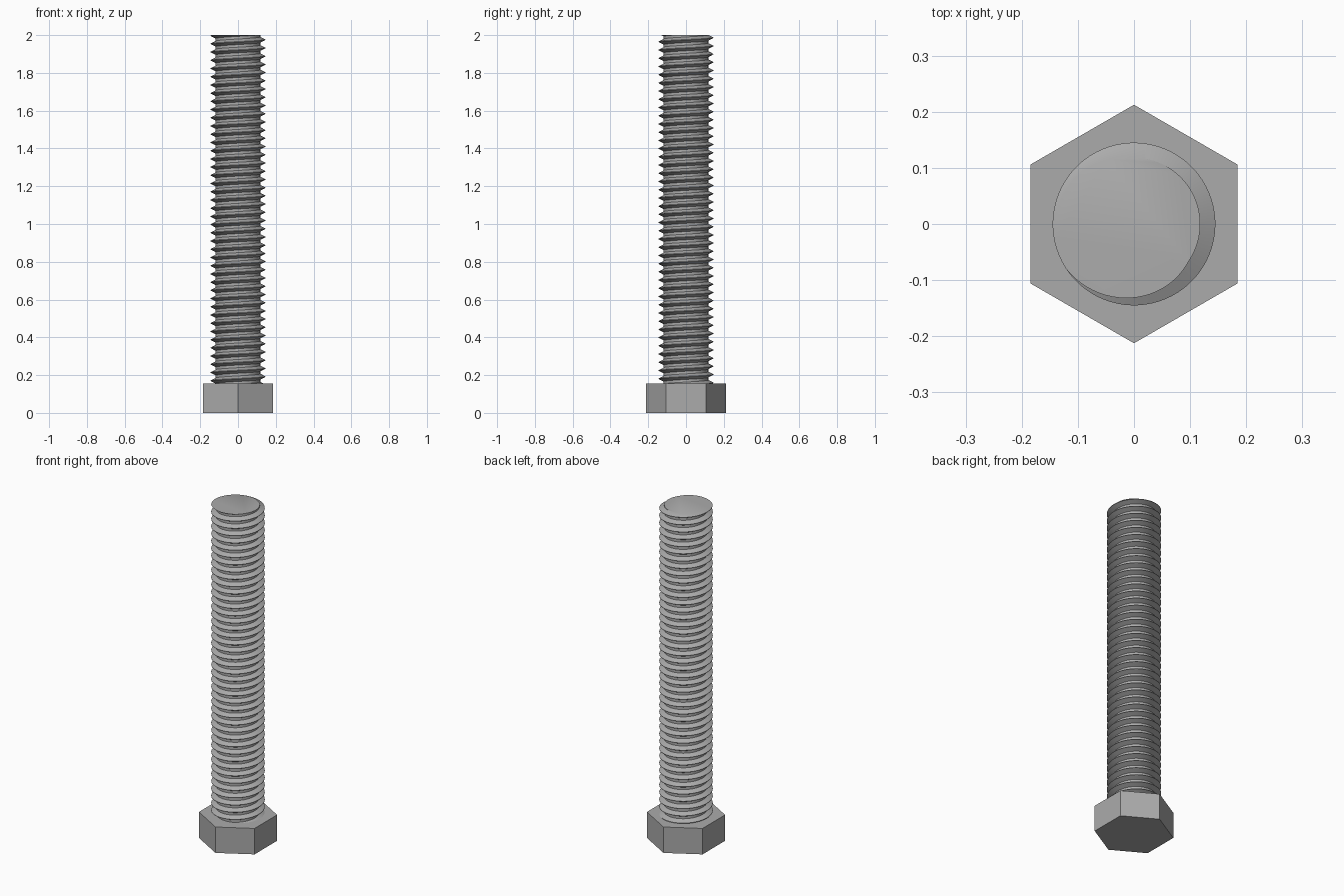
import bpy, bmesh, math

if "Cube" in bpy.data.objects:
    bpy.data.objects.remove(bpy.data.objects["Cube"])

LENGTH, HEAD_H, HEAD_R = 2.0, 0.155, 0.2125
CREST, ROOT, PITCH = 0.145, 0.118, 0.0435
SEGMENTS = 72
CREST_ANGLE = math.radians(203)   # where the crest meets the end face

steel = bpy.data.materials.new("steel grey")
steel.use_nodes = True
colour = (0.41, 0.41, 0.41, 1)
steel.diffuse_color = colour
steel.node_tree.nodes["Principled BSDF"].inputs["Base Color"].default_value = colour


def finish(bm, name):
    bmesh.ops.recalc_face_normals(bm, faces=bm.faces)
    mesh = bpy.data.meshes.new(name)
    bm.to_mesh(mesh)
    bm.free()
    mesh.materials.append(steel)
    obj = bpy.data.objects.new(name, mesh)
    bpy.context.collection.objects.link(obj)
    return obj


# Hexagonal head, corners facing front and back
bm = bmesh.new()
ring = [bm.verts.new((HEAD_R * math.sin(i * math.tau / 6),
                      HEAD_R * math.cos(i * math.tau / 6), 0)) for i in range(6)]
base = bm.faces.new(ring)
top = bmesh.ops.extrude_face_region(bm, geom=[base], use_keep_orig=True)["geom"]
bmesh.ops.translate(bm, vec=(0, 0, HEAD_H),
                    verts=[v for v in top if isinstance(v, bmesh.types.BMVert)])
finish(bm, "hex_head")

# Threaded shank: one tooth profile (height in pitches, radius) swept up a helix
flank = 0.31
flat = 0.03
profile = [(-flat, CREST), (flat, CREST), (flat + flank, ROOT), (1 - flat - flank, ROOT)]
bm = bmesh.new()
turns = math.ceil((LENGTH - HEAD_H) / PITCH) + 4
columns = []
for s in range(SEGMENTS + 1):
    angle = CREST_ANGLE + s * math.tau / SEGMENTS
    column = []
    for t in range(-2, turns):
        for rise, radius in profile:
            z = LENGTH + PITCH * (rise + s / SEGMENTS - t)
            column.append((z, radius, angle))
    column.sort()
    columns.append([bm.verts.new((r * math.cos(a), r * math.sin(a), z))
                    for z, r, a in column])
for left, right in zip(columns, columns[1:]):
    for i in range(len(left) - 1):
        bm.faces.new((left[i], right[i], right[i + 1], left[i + 1]))
bmesh.ops.remove_doubles(bm, verts=bm.verts, dist=0.00005)

# Cut both ends square and cap them
for height, direction in ((LENGTH, 1), (HEAD_H - 0.01, -1)):
    cut = bmesh.ops.bisect_plane(bm, geom=bm.verts[:] + bm.edges[:] + bm.faces[:],
                                 plane_co=(0, 0, height), plane_no=(0, 0, direction),
                                 clear_outer=True)["geom_cut"]
    rim = [e for e in cut if isinstance(e, bmesh.types.BMEdge)]
    bmesh.ops.contextual_create(bm, geom=rim)
shank = finish(bm, "threaded_shank")

bpy.ops.object.select_all(action="DESELECT")
shank.select_set(True)
bpy.context.view_layer.objects.active = shank
bpy.ops.object.shade_smooth_by_angle(angle=math.radians(30))
